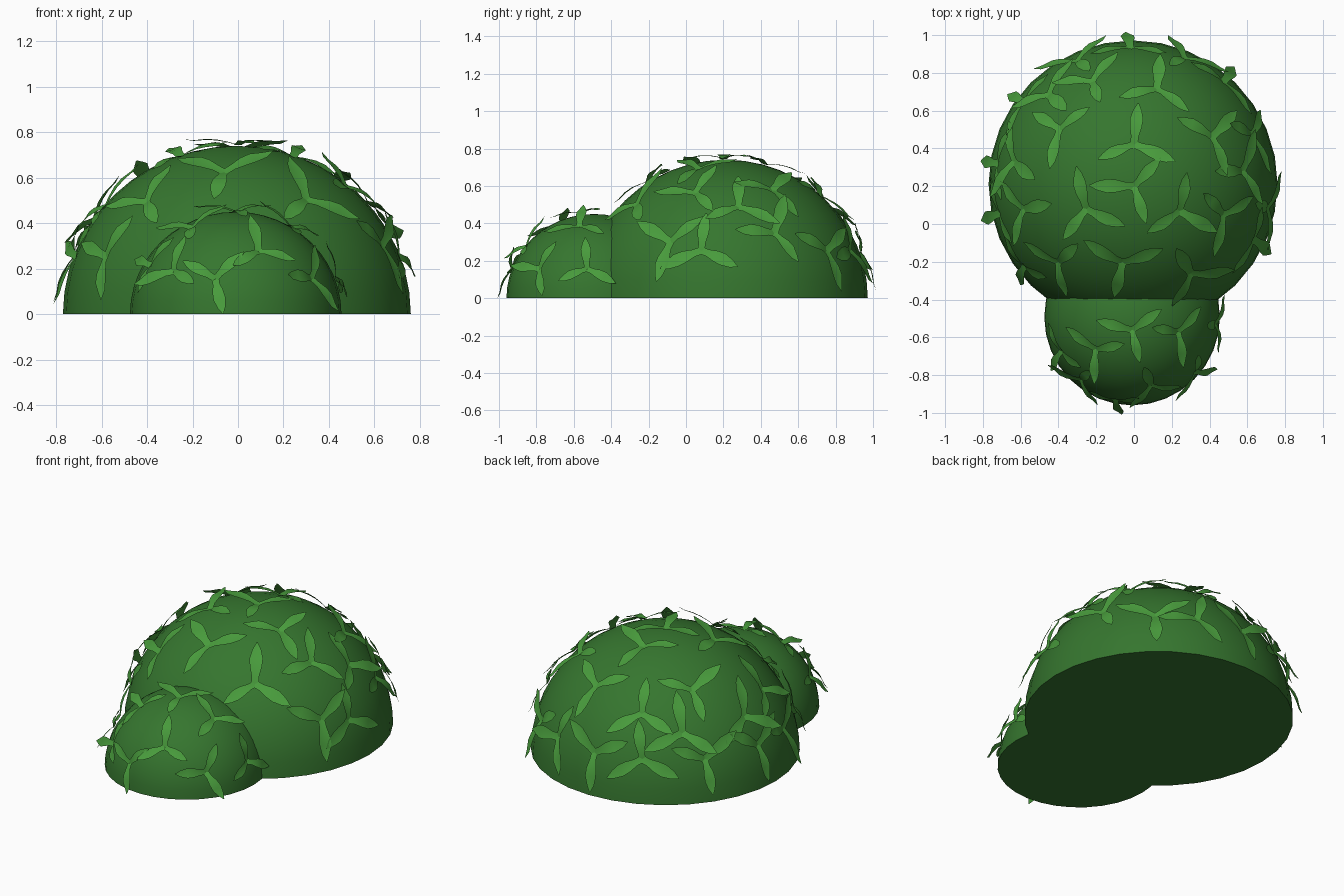
import bpy, bmesh, math, random
from mathutils import Vector

random.seed(4)
if "Cube" in bpy.data.objects:
    bpy.data.objects.remove(bpy.data.objects["Cube"], do_unlink=True)


def make_material(name, colour):
    mat = bpy.data.materials.new(name)
    mat.use_nodes = True
    mat.diffuse_color = colour
    mat.node_tree.nodes["Principled BSDF"].inputs["Base Color"].default_value = colour
    return mat


def make_object(name, bm, mat):
    mesh = bpy.data.meshes.new(name)
    bm.to_mesh(mesh)
    bm.free()
    mesh.materials.append(mat)
    obj = bpy.data.objects.new(name, mesh)
    bpy.context.collection.objects.link(obj)
    bpy.ops.object.select_all(action="DESELECT")
    obj.select_set(True)
    bpy.context.view_layer.objects.active = obj
    bpy.ops.object.shade_smooth_by_angle(angle=math.radians(50))
    return obj


bush_green = make_material("bush green", (0.036, 0.18, 0.028, 1))
leaf_green = make_material("leaf green", (0.065, 0.33, 0.045, 1))


def dome(name, centre, size):
    """Half ellipsoid with a closed flat base."""
    bm = bmesh.new()
    bmesh.ops.create_uvsphere(bm, u_segments=32, v_segments=24, radius=1)
    geom = bm.verts[:] + bm.edges[:] + bm.faces[:]
    bmesh.ops.bisect_plane(bm, geom=geom, dist=1e-4, plane_co=(0, 0, 0),
                           plane_no=(0, 0, 1), clear_inner=True)
    rim = [e for e in bm.edges if e.is_boundary]
    bmesh.ops.contextual_create(bm, geom=rim)
    for v in bm.verts:
        v.co = Vector(v.co[i] * size[i] + centre[i] for i in range(3))
    bmesh.ops.recalc_face_normals(bm, faces=bm.faces[:])
    return make_object(name, bm, bush_green)


# Leaf outline: distance along, half width, height above the surface plane
LEAF = [(0, .09, .004), (.18, .09, .016), (.4, .14, .024), (.6, .155, .024),
        (.82, .1, .016), (1, .01, .018)]


def add_leaf(bm, origin, along, normal, length):
    side = normal.cross(along)
    bend = random.uniform(-.01, .015)
    rows = []
    for t, half, lift in LEAF:
        mid = origin + along * (t * length) + normal * (lift + bend * t * t)
        offset = side * (half * length)
        fold = normal * (.05 * half * length)
        rows.append([bm.verts.new(p) for p in (mid - offset + fold, mid - fold, mid + offset + fold)])
    for a, b in zip(rows, rows[1:]):
        for i in range(2):
            bm.faces.new((a[i], b[i], b[i + 1], a[i + 1]))


def sprigs(name, centre, size, length, places):
    """Three-leaf sprigs; places hold x, y in hundredths and twist from downhill."""
    bm = bmesh.new()
    for px, py, twist in places:
        u = Vector(((px / 100 - centre[0]) / size[0], (py / 100 - centre[1]) / size[1], 0))
        if u.length > .94:
            u *= .94 / u.length
        u.z = math.sqrt(1 - u.length_squared)
        origin = Vector(u[i] * size[i] + centre[i] for i in range(3))
        normal = Vector(u[i] / size[i] for i in range(3)).normalized()
        downhill = (normal * normal.z - Vector((0, 0, 1))).normalized()
        across = normal.cross(downhill)
        for k in range(3):
            a = math.radians(twist + 120 * k + random.uniform(-8, 8))
            along = downhill * math.cos(a) + across * math.sin(a)
            add_leaf(bm, origin, along, normal, length * random.uniform(.9, 1.1))
    return make_object(name, bm, leaf_green)


# Large rear mound and its sprigs
big_centre, big_size = (-.005, .212, 0), (.765, .76, .74)
dome("large_mound", big_centre, big_size)
sprigs("large_mound_leaves", big_centre, big_size, .225, [
    (0, 20, 0), (0, 42, 0), (-39, 50, 0), (-22, 75, 60), (12, 71, 0),
    (41, 46, 15), (-25, 8, 15), (24, 7, 0), (-6, -20, 0), (30, -26, 60),
    (-40, -20, 50), (-59, -23, 20), (47, 5, 40), (57, 28, 60),
    (72, 8, 60), (63, -8, 0), (62, 47, 30), (48, 76, 0), (-63, 33, 50),
    (-45, 68, 60), (-60, 66, 0), (-30, 86, 70), (-2, 95, 0), (27, 88, 40),
    (-74, 5, 10), (-58, 8, 60), (-72, 32, 0)])

# Small front mound and its sprigs
small_centre, small_size = (-.01, -.492, 0), (.465, .468, .45)
dome("small_mound", small_centre, small_size)
sprigs("small_mound_leaves", small_centre, small_size, .18, [
    (-1, -56, 10), (23, -57, 60), (44, -53, 60), (-38, -67, 20),
    (-28, -82, 60), (-20, -66, 40), (9, -85, 60), (32, -78, 30), (-10, -93, 10)])
